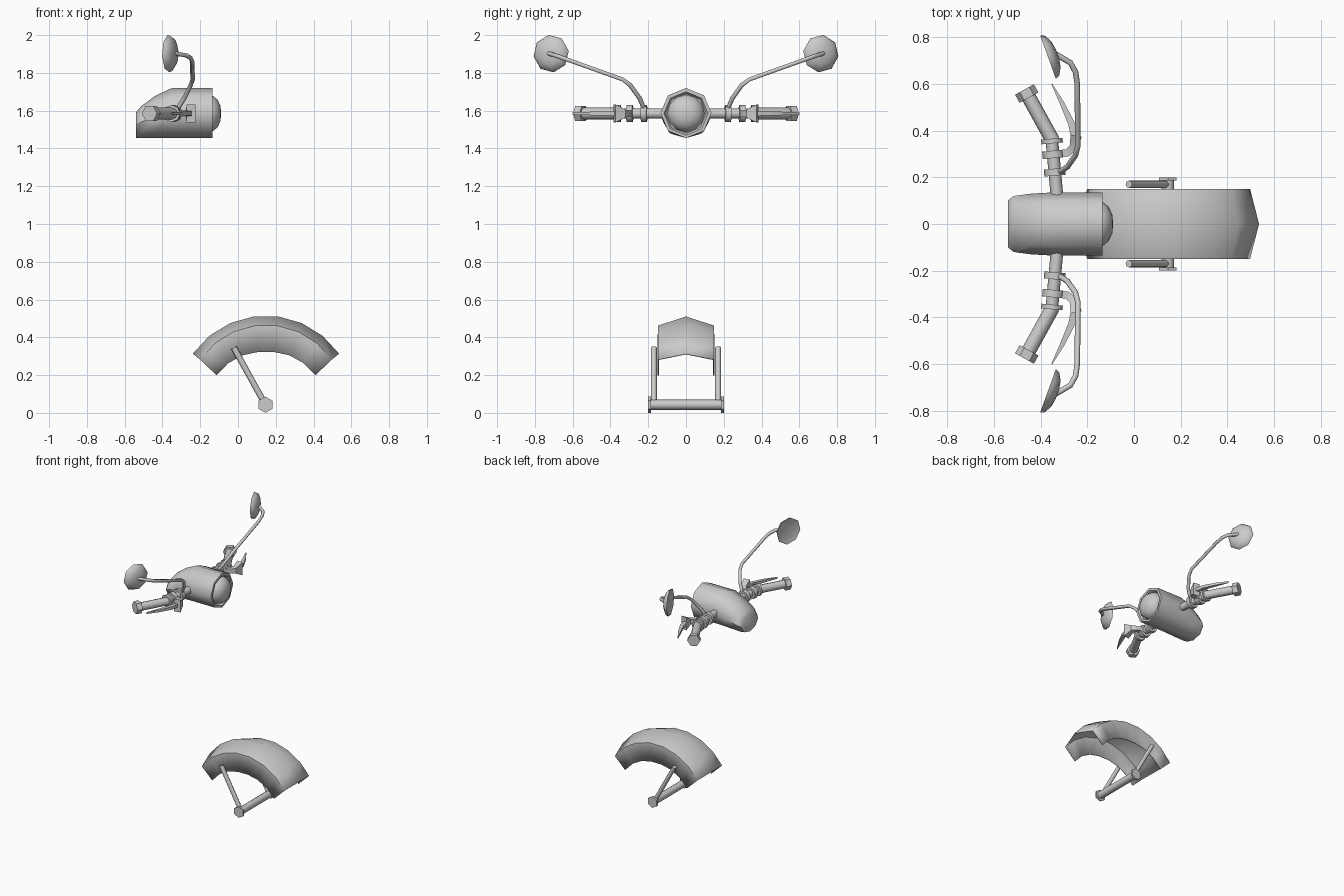
import bpy, bmesh, math
from mathutils import Vector

if "Cube" in bpy.data.objects:
    bpy.data.objects.remove(bpy.data.objects["Cube"])

V = Vector
Z0 = 1.585  # handlebar height


def finish(name, rings, closed=True, caps=True, mirror=False, angle=50):
    """Skin a list of vertex rings into an object."""
    bm = bmesh.new()
    loops = [[bm.verts.new(p) for p in r] for r in rings]
    n = len(loops[0])
    for a, b in zip(loops, loops[1:]):
        for i in range(n if closed else n - 1):
            j = (i + 1) % n
            bm.faces.new((a[i], a[j], b[j], b[i]))
    if caps:
        bm.faces.new(loops[0])
        bm.faces.new(loops[-1])
    bmesh.ops.recalc_face_normals(bm, faces=bm.faces)
    me = bpy.data.meshes.new(name)
    bm.to_mesh(me)
    bm.free()
    me.shade_smooth()
    me.set_sharp_from_angle(angle=math.radians(angle))
    ob = bpy.data.objects.new(name, me)
    bpy.context.collection.objects.link(ob)
    if mirror:
        m = ob.modifiers.new("mirror", "MIRROR")
        m.use_axis = (False, True, False)
        m.use_clip = False
        m.use_mirror_merge = False
    return ob


def sweep(name, path, sizes, sides=8, phase=0.0, axis=None, **kw):
    """Sweep a polygon along a path; sizes are radii or (horizontal, vertical) pairs."""
    path = [V(p) for p in path]
    if not isinstance(sizes, list):
        sizes = [sizes] * len(path)
    rings = []
    for i, p in enumerate(path):
        d = V(axis) if axis else path[min(i + 1, len(path) - 1)] - path[max(i - 1, 0)]
        d.normalize()
        u = d.cross(V((0, 0, 1))).normalized()
        w = u.cross(d)
        a, b = sizes[i] if isinstance(sizes[i], tuple) else (sizes[i], sizes[i])
        ring = []
        for k in range(sides):
            t = math.radians(phase) + math.tau * k / sides
            ring.append(p + u * a * math.cos(t) + w * b * math.sin(t))
        rings.append(ring)
    return finish(name, rings, **kw)


# headlight shell: flat-bottomed octagonal bucket with a recessed rim
shell = [(-0.54, 0.10, 1.455, 1.59), (-0.515, 0.12, 1.455, 1.622),
         (-0.44, 0.13, 1.455, 1.678), (-0.35, 0.135, 1.455, 1.72),
         (-0.135, 0.135, 1.455, 1.72), (-0.135, 0.117, 1.47, 1.70),
         (-0.155, 0.107, 1.48, 1.69)]
sweep("headlight_shell", [(x, 0, (lo + hi) / 2) for x, w, lo, hi in shell],
      [(w, (hi - lo) / 2) for x, w, lo, hi in shell], axis=(1, 0, 0))

# domed lens
lens = [(-0.16, 0.10), (-0.132, 0.093), (-0.108, 0.073), (-0.093, 0.04), (-0.09, 0.01)]
sweep("headlight_lens", [(x, 0, Z0) for x, r in lens], [r for x, r in lens],
      sides=12, axis=(1, 0, 0))

# handlebar, grip and end cap
root, bend, tip = V((-0.328, 0.10, Z0)), V((-0.352, 0.365, Z0)), V((-0.46, 0.56, Z0))
bar = (bend - root).normalized()
grip = (tip - bend).normalized()
sweep("handlebar", [root, bend], 0.027, mirror=True)
sweep("grip", [bend - grip * 0.01, tip], 0.031, mirror=True)
sweep("grip_cap", [tip - grip * 0.022, tip + grip * 0.018], 0.046, sides=6, mirror=True)

# collars clamped round the bar: distance from centre, half thickness
for name, y, h in (("mirror_collar", 0.222, 0.015), ("lever_collar", 0.298, 0.016),
                   ("grip_collar", 0.355, 0.01)):
    c = root + bar * ((y - root.y) / bar.y)
    sweep(name, [c - bar * h, c + bar * h], 0.046, mirror=True)

# lever bracket, flaring at its end, and tapered lever blade
r2 = math.sqrt(2)
bracket = [(-0.34, 0.298, 0.016, 0.018), (-0.285, 0.305, 0.016, 0.015),
           (-0.258, 0.328, 0.019, 0.02), (-0.248, 0.378, 0.024, 0.048)]
blade = [(-0.252, 0.345, 0.012, 0.013), (-0.268, 0.43, 0.014, 0.011),
         (-0.307, 0.515, 0.010, 0.009), (-0.352, 0.60, 0.002, 0.006)]
for name, prof in (("lever_bracket", bracket), ("lever_blade", blade)):
    sweep(name, [(x, y, Z0) for x, y, a, b in prof],
          [(a * r2, b * r2) for x, y, a, b in prof],
          sides=4, phase=45, mirror=True, angle=35)

# mirror stem
sweep("mirror_stem", [(-0.32, 0.222, 1.61), (-0.285, 0.245, 1.665), (-0.25, 0.295, 1.735),
                      (-0.24, 0.335, 1.765), (-0.243, 0.60, 1.86), (-0.25, 0.65, 1.878),
                      (-0.272, 0.69, 1.892), (-0.345, 0.733, 1.905)],
      0.012, sides=6, mirror=True, angle=65)

# octagonal dished mirror with a domed back
n = V((0.94, 0.34, 0)).normalized()
face = V((-0.368, 0.714, 1.902))
dish = [(0.010, 0.05), (0.004, 0.088), (0.0, 0.1), (0.018, 0.092), (0.036, 0.06), (0.043, 0.02)]
sweep("mirror", [face + n * t for t, r in dish], [r for t, r in dish],
      phase=8, axis=n, mirror=True)

# fender: ridged roof with side skirts swept round the axle
CX, CZ = 0.148, 0.042
rings = []
for i in range(8):
    t = 1 - 2 * i / 7
    ring = []
    for y, r, half in ((-0.147, 0.28 + 0.025 * abs(t), 59), (-0.147, 0.422, 55.5),
                       (0, 0.47, 55), (0.147, 0.422, 55.5),
                       (0.147, 0.28 + 0.025 * abs(t), 59)):
        a = math.radians(half * t)
        ring.append((CX + r * math.sin(a), y, CZ + r * math.cos(a)))
    rings.append(ring)
fender = finish("fender", rings, closed=False, caps=False, angle=50)
sol = fender.modifiers.new("thickness", "SOLIDIFY")
sol.thickness = 0.006
sol.offset = 0

# axle with hex nuts and struts up to the fender
AX, AZ = 0.145, 0.043
sweep("axle", [(AX, -0.19, AZ), (AX, 0.19, AZ)], 0.027)
sweep("axle_nut", [(AX, 0.186, AZ), (AX, 0.2, AZ)], 0.043, sides=6, phase=90, mirror=True)
sweep("fender_strut", [(AX, 0.17, AZ), (-0.022, 0.17, 0.345)], 0.016, mirror=True)
